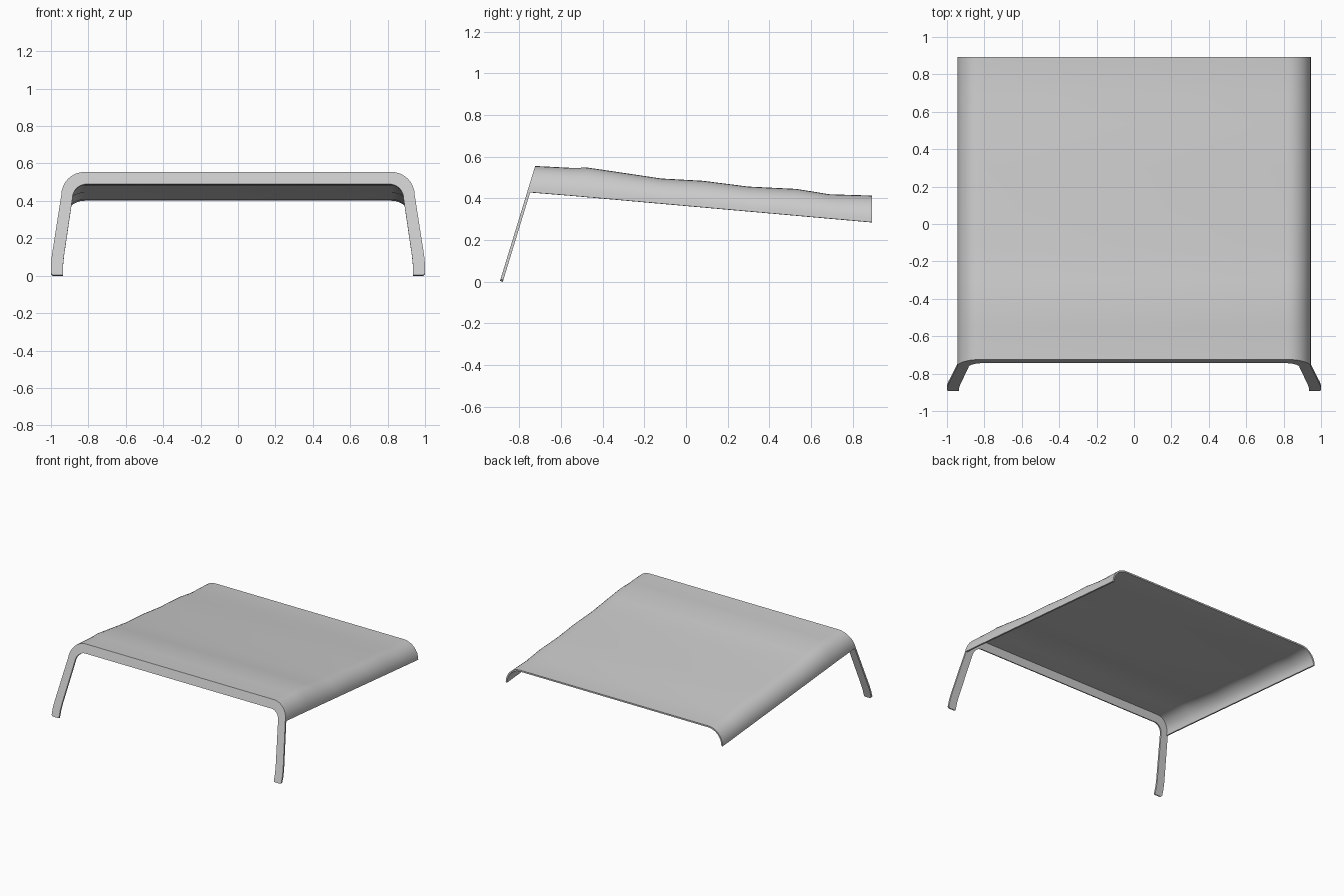
import bpy, bmesh, math

cube = bpy.data.objects.get("Cube")
if cube:
    bpy.data.objects.remove(cube, do_unlink=True)

grey = bpy.data.materials.new("light grey")
grey.use_nodes = True
colour = (0.6, 0.6, 0.6, 1)
grey.diffuse_color = colour
grey.node_tree.nodes["Principled BSDF"].inputs["Base Color"].default_value = colour

LEAN = 0.306          # forward lean of the front frame
FLAT = 0.82           # half width of the flat roof
ARC = [math.radians(90 * i / 8) for i in range(9)]


def loft(name, rows, thickness, angle):
    """Skin a grid of points, thicken it below/behind, and shade it."""
    bm = bmesh.new()
    grid = [[bm.verts.new(p) for p in row] for row in rows]
    for a, b in zip(grid, grid[1:]):
        for i in range(len(a) - 1):
            bm.faces.new((a[i], a[i + 1], b[i + 1], b[i]))
    mesh = bpy.data.meshes.new(name)
    bm.to_mesh(mesh)
    bm.free()
    obj = bpy.data.objects.new(name, mesh)
    bpy.context.collection.objects.link(obj)
    mesh.materials.append(grey)
    solid = obj.modifiers.new("thickness", 'SOLIDIFY')
    solid.thickness = thickness
    solid.offset = -1
    solid.use_even_offset = True
    bpy.ops.object.select_all(action='DESELECT')
    obj.select_set(True)
    bpy.context.view_layer.objects.active = obj
    bpy.ops.object.modifier_apply(modifier="thickness")
    bpy.ops.object.shade_smooth_by_angle(angle=math.radians(angle))
    return obj


def mirrored(half):
    """Extend a right-hand profile, listed centre outwards, to both sides."""
    return [(-x, z) for x, z in reversed(half)] + half


# Canopy: gently rippled roof with rolled-down sides
ridge = [(-0.724, 0.555), (-0.55, 0.546), (-0.47, 0.547), (-0.3, 0.522),
         (-0.12, 0.495), (0.08, 0.484), (0.3, 0.456), (0.53, 0.445),
         (0.69, 0.419), (0.893, 0.413)]
rows = []
for i, (y, top) in enumerate(ridge):
    hem = 0.364 - 0.0885 * y
    if i == 0:
        hem = 0.43
    side = [(FLAT + 0.125 * math.sin(a), hem + (top - hem) * math.cos(a)) for a in ARC]
    lean = LEAN if i == 0 else 0
    rows.append([(x, y + lean * (z - top), z) for x, z in mirrored(side)])
loft("canopy", rows, 0.012, 30)

# Front frame: flat leaning hoop with splayed legs
outer = [(FLAT + 0.125 * math.sin(a), 0.43 + 0.125 * math.cos(a)) for a in ARC]
inner = [(FLAT - 0.01 + 0.075 * math.sin(a), 0.415 + 0.075 * math.cos(a)) for a in ARC]
outer += [(0.995, 0.11), (1.0, 0.06), (1.0, 0.012), (0.99, 0.003)]
inner += [(0.93, 0.11), (0.935, 0.06), (0.935, 0.012), (0.937, 0.003)]
frame_rows = [[(x, -0.894 + LEAN * z, z) for x, z in mirrored(edge)]
              for edge in (inner, outer)]
loft("front_frame", frame_rows, 0.014, 30)
